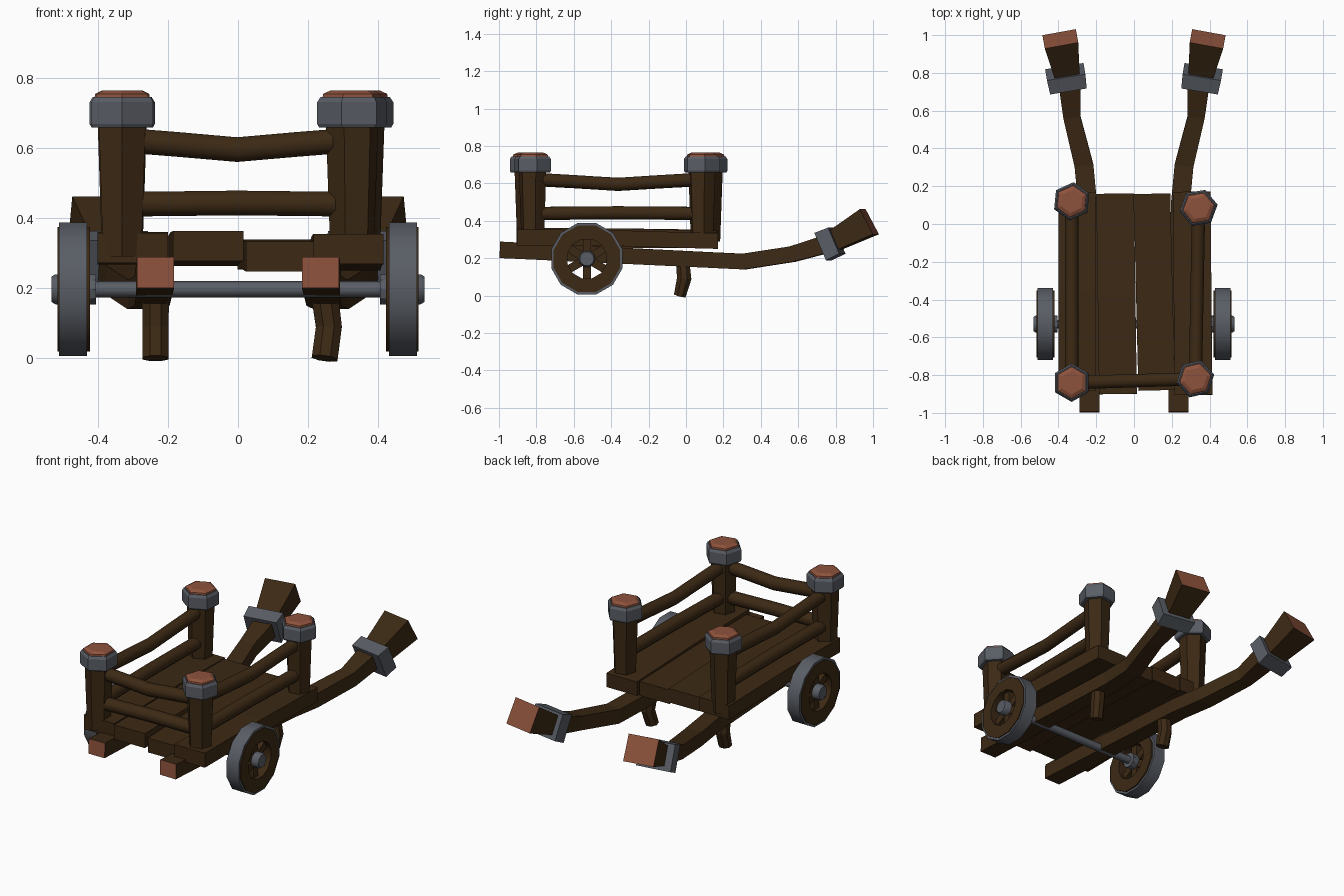
import bpy, bmesh, math
from mathutils import Vector

if "Cube" in bpy.data.objects:
    bpy.data.objects.remove(bpy.data.objects["Cube"])


def material(name, rgb):
    m = bpy.data.materials.new(name)
    m.diffuse_color = (*rgb, 1)
    m.use_nodes = True
    m.node_tree.nodes["Principled BSDF"].inputs["Base Color"].default_value = m.diffuse_color
    return m


WOOD = material("dark wood", (0.045, 0.022, 0.007))
IRON = material("iron grey", (0.10, 0.11, 0.13))
CUT = material("cut wood red", (0.27, 0.085, 0.045))


def finish(name, bm, mats, smooth=None):
    bmesh.ops.recalc_face_normals(bm, faces=bm.faces)
    me = bpy.data.meshes.new(name)
    bm.to_mesh(me)
    bm.free()
    ob = bpy.data.objects.new(name, me)
    bpy.context.collection.objects.link(ob)
    for m in mats:
        me.materials.append(m)
    if smooth:
        bpy.ops.object.select_all(action='DESELECT')
        ob.select_set(True)
        bpy.context.view_layer.objects.active = ob
        bpy.ops.object.shade_smooth_by_angle(angle=math.radians(smooth))
    return ob


def tube(name, pts, sizes, sides, mat, caps=None, turn=0.0, smooth=None):
    """Loft a polygon along pts; sizes are (half width, half height) per point."""
    bm = bmesh.new()
    pts = [Vector(p) for p in pts]
    rings = []
    for i, p in enumerate(pts):
        t = (pts[min(i + 1, len(pts) - 1)] - pts[max(i - 1, 0)]).normalized()
        up = Vector((0, 1, 0)) if abs(t.z) > 0.8 else Vector((0, 0, 1))
        side = t.cross(up).normalized()
        up = side.cross(t)
        w, h = sizes[i]
        k = math.sqrt(2) if sides == 4 else 1
        off = math.pi / 4 if sides == 4 else turn
        ring = []
        for j in range(sides):
            a = off + 2 * math.pi * j / sides
            ring.append(bm.verts.new(p + side * w * k * math.cos(a) + up * h * k * math.sin(a)))
        rings.append(ring)
    for a, b in zip(rings, rings[1:]):
        for j in range(sides):
            n = (j + 1) % sides
            bm.faces.new((a[j], a[n], b[n], b[j]))
    for r in (rings[0], rings[-1]):
        f = bm.faces.new(r)
        f.material_index = 1 if caps else 0
    return finish(name, bm, [mat] + ([caps] if caps else []), smooth)


def wheel_ring(name, x0, x1, r0, r1, c, mat, sides=12):
    """Square-section ring around an axis along x."""
    bm = bmesh.new()
    loops = []
    for j in range(sides):
        a = 2 * math.pi * (j + 0.5) / sides
        loops.append([bm.verts.new((x, c[0] + r * math.cos(a), c[1] + r * math.sin(a)))
                      for x, r in ((x0, r0), (x1, r0), (x1, r1), (x0, r1))])
    for j in range(sides):
        a, b = loops[j], loops[(j + 1) % sides]
        for k in range(4):
            n = (k + 1) % 4
            bm.faces.new((a[k], a[n], b[n], b[k]))
    return finish(name, bm, [mat], 35)


def same(r, n):
    return [(r, r)] * n


# floor planks: front (x, y, z), back (x, y, z), half width
planks = [((-0.30, -0.88, 0.315), (-0.30, 0.165, 0.31), 0.10),
          ((-0.085, -0.90, 0.32), (-0.10, 0.16, 0.305), 0.10),
          ((0.12, -0.88, 0.29), (0.095, 0.16, 0.295), 0.097),
          ((0.315, -0.905, 0.312), (0.305, 0.17, 0.292), 0.10)]
for i, (a, b, w) in enumerate(planks):
    mid = (Vector(a) + Vector(b)) / 2 + Vector((0, 0, 0.005))
    tube(f"floor_plank_{i+1}", [a, mid, b], [(w, 0.043), (w, 0.042), (w, 0.042)], 4, WOOD)

# shafts with flared handles, iron bands and legs
for s, tag in ((-1, "left"), (1, "right")):
    tube(f"shaft_{tag}",
         [(s * 0.235, -0.995, 0.245), (s * 0.245, 0.10, 0.192), (s * 0.265, 0.31, 0.182),
          (s * 0.33, 0.57, 0.222), (s * 0.345, 0.80, 0.29)],
         [(0.053, 0.044), (0.05, 0.042), (0.05, 0.042), (0.045, 0.042), (0.062, 0.05)],
         4, WOOD, CUT)
    tube(f"handle_{tag}", [(s * 0.352, 0.77, 0.28), (s * 0.39, 0.98, 0.395)],
         [(0.062, 0.052), (0.09, 0.076)], 4, WOOD, CUT)
    tube(f"handle_band_{tag}", [(s * 0.352, 0.733, 0.262), (s * 0.364, 0.806, 0.294)],
         [(0.098, 0.08), (0.103, 0.076)], 4, IRON)
    bend = 0.015 if s > 0 else 0.0
    tube(f"leg_{tag}",
         [(s * 0.235 + bend * 0.8, -0.033, 0), (s * 0.235 + bend * 1.6, -0.01, 0.09),
          (s * 0.235 + bend * 0.6, -0.018, 0.2)],
         [(0.04, 0.034), (0.04, 0.042), (0.042, 0.037)], 8, WOOD, turn=math.pi / 8)

# corner posts with iron bands and cut tops
posts = {"front_left": (-0.33, -0.84, 0.0), "front_right": (0.325, -0.82, 0.3),
         "back_left": (-0.33, 0.12, 0.1), "back_right": (0.342, 0.085, 0.35)}
for tag, (x, y, rot) in posts.items():
    turn = math.pi / 6 + rot
    tube(f"post_{tag}", [(x, y, 0.29), (x, y, 0.68), (x, y, 0.75)],
         [(0.063, 0.063), (0.077, 0.077), (0.082, 0.082)], 6, WOOD, turn=turn)
    tube(f"post_band_{tag}", [(x, y, 0.658), (x, y, 0.668), (x, y, 0.73), (x, y, 0.745)],
         [(0.096, 0.096), (0.102, 0.102), (0.102, 0.102), (0.092, 0.092)], 6, IRON, turn=turn)
    tube(f"post_top_{tag}", [(x, y, 0.745), (x, y, 0.754), (x, y, 0.764)],
         [(0.086, 0.086), (0.084, 0.084), (0.062, 0.062)], 6, CUT, turn=turn)

# sagging rails on the front and both sides
for a, b in (("front_left", "front_right"), ("front_left", "back_left"),
             ("front_right", "back_right")):
    p, q = Vector(posts[a][:2] + (0,)), Vector(posts[b][:2] + (0,))
    for lvl, z, sag in (("upper", 0.617, 0.022), ("lower", 0.44, -0.003)):
        pts = [p.lerp(q, f) + Vector((0, 0, z - sag * d))
               for f, d in ((0.02, -0.2), (0.25, 0.35), (0.5, 1), (0.75, 0.35), (0.98, -0.2))]
        tube(f"{lvl}_rail_{a}_to_{b}", pts, same(0.038, 5), 8, WOOD,
             turn=math.pi / 8, smooth=50)

# axle and wheels
cy, cz = -0.53, 0.197
tube("axle", [(-0.5, cy, cz), (0.5, cy, cz)], same(0.023, 2), 8, IRON, smooth=50)
for s, tag in ((-1, "left"), (1, "right")):
    wheel_ring(f"tyre_{tag}", s * 0.43, s * 0.51, 0.165, 0.197, (cy, cz), IRON)
    wheel_ring(f"wheel_rim_{tag}", s * 0.422, s * 0.515, 0.108, 0.184, (cy, cz), WOOD)
    tube(f"hub_{tag}", [(s * 0.405, cy, cz), (s * 0.52, cy, cz), (s * 0.532, cy, cz)],
         [(0.045, 0.045), (0.045, 0.045), (0.038, 0.038)], 10, IRON, smooth=35)
    for k in range(6):
        a = math.pi / 2 + k * math.pi / 3
        d = Vector((0, math.cos(a), math.sin(a)))
        c = Vector((s * 0.467, cy, cz))
        tube(f"spoke_{tag}_{k+1}", [c + d * 0.02, c + d * 0.13], same(0.022, 2), 4, WOOD)
